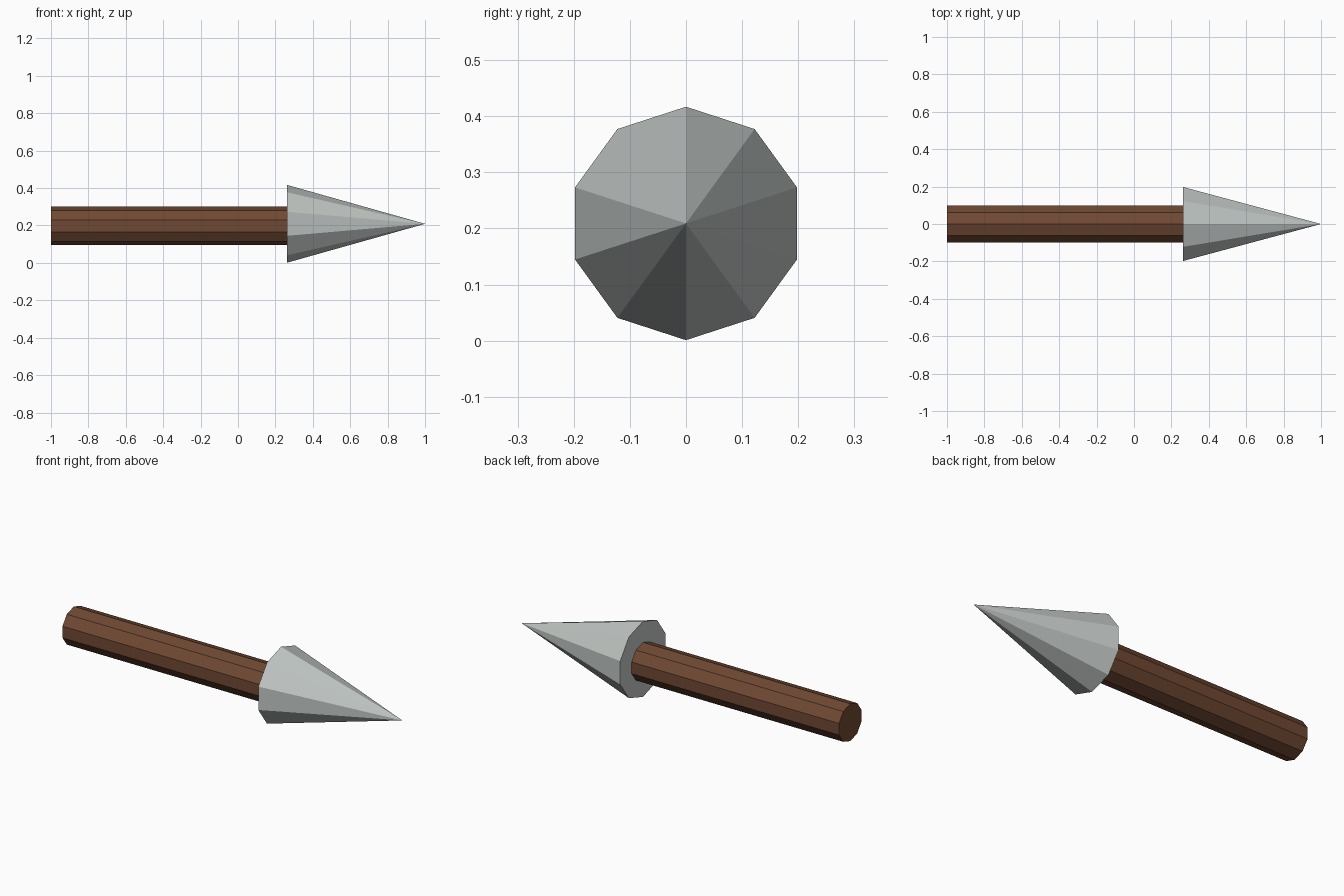
import bpy, math
from mathutils import Matrix

if "Cube" in bpy.data.objects:
    bpy.data.objects.remove(bpy.data.objects["Cube"])

SIDES = 10


def material(name, rgb):
    m = bpy.data.materials.new(name)
    m.diffuse_color = (*rgb, 1.0)
    m.use_nodes = True
    m.node_tree.nodes["Principled BSDF"].inputs["Base Color"].default_value = m.diffuse_color
    return m


def along_x(name, x0, x1, r0, r1, z, mat):
    """Ten-sided flat-shaded cylinder or cone lying on the x axis, a corner at the top."""
    bpy.ops.mesh.primitive_cone_add(vertices=SIDES, radius1=r0, radius2=r1, depth=x1 - x0)
    ob = bpy.context.object
    ob.name = name
    # local z becomes world x, then turn so that a corner points straight up
    to_x = Matrix.Rotation(math.pi / 2, 4, 'Y')
    ob.data.transform(to_x)
    top = max(ob.data.vertices, key=lambda v: v.co.z).co
    ob.data.transform(Matrix.Rotation(math.atan2(top.y, top.z), 4, 'X'))
    ob.location = ((x0 + x1) / 2, 0, z)
    ob.data.materials.append(mat)
    return ob


wood = material("brown wood", (0.16, 0.066, 0.033))
steel = material("grey metal", (0.53, 0.57, 0.55))

# Wooden shaft, butting against the back of the head
along_x("shaft", -1.0, 0.265, 0.103, 0.103, 0.198, wood)

# Metal pointed head
along_x("arrow_head", 0.262, 1.0, 0.208, 0.0, 0.209, steel)
